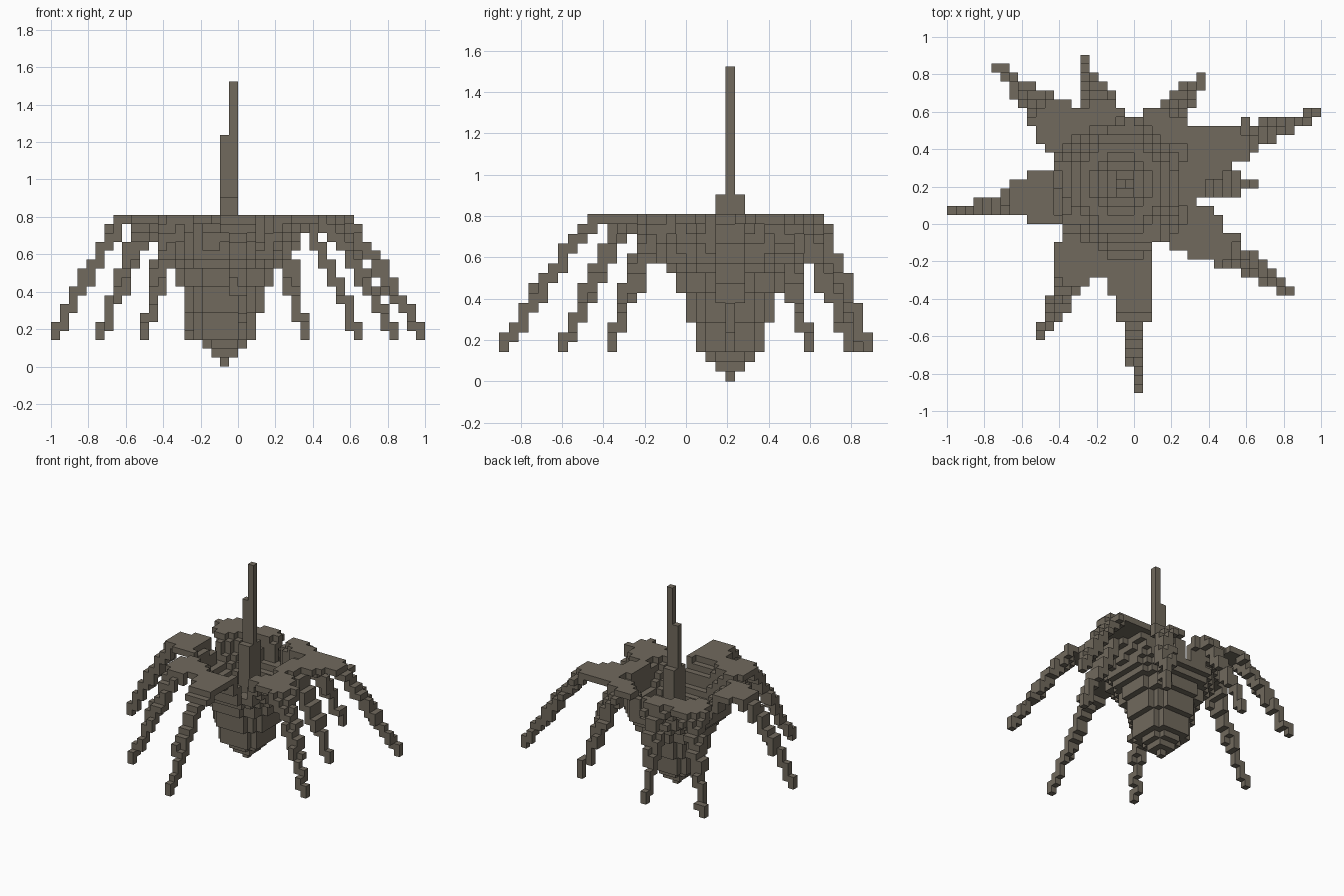
import bpy
import bmesh
import math

cube = bpy.data.objects.get("Cube")
if cube:
    bpy.data.objects.remove(cube, do_unlink=True)

CELL = 1 / 21            # edge of one block
CX, CY = -1.5, 4.5       # axis of the body, in blocks

bark = bpy.data.materials.new("grey_brown")
bark.use_nodes = True
colour = (0.165, 0.143, 0.11, 1)
bark.diffuse_color = colour
bark.node_tree.nodes["Principled BSDF"].inputs["Base Color"].default_value = colour

# Quad corners for each of the six block sides, keyed by direction
SIDES = {
    (1, 0, 0): ((1, 0, 0), (1, 1, 0), (1, 1, 1), (1, 0, 1)),
    (-1, 0, 0): ((0, 0, 0), (0, 0, 1), (0, 1, 1), (0, 1, 0)),
    (0, 1, 0): ((0, 1, 0), (0, 1, 1), (1, 1, 1), (1, 1, 0)),
    (0, -1, 0): ((0, 0, 0), (1, 0, 0), (1, 0, 1), (0, 0, 1)),
    (0, 0, 1): ((0, 0, 1), (1, 0, 1), (1, 1, 1), (0, 1, 1)),
    (0, 0, -1): ((0, 0, 0), (0, 1, 0), (1, 1, 0), (1, 0, 0)),
}


def build_blocks(name, cells):
    """Skin a set of blocks with only its outer faces."""
    bm = bmesh.new()
    corners = {}
    for cell in sorted(cells):
        for step, quad in SIDES.items():
            if tuple(a + b for a, b in zip(cell, step)) in cells:
                continue
            face = []
            for q in quad:
                key = tuple(a + b for a, b in zip(cell, q))
                if key not in corners:
                    corners[key] = bm.verts.new([c * CELL for c in key])
                face.append(corners[key])
            bm.faces.new(face)
    mesh = bpy.data.meshes.new(name)
    bm.to_mesh(mesh)
    bm.free()
    mesh.materials.append(bark)
    obj = bpy.data.objects.new(name, mesh)
    bpy.context.collection.objects.link(obj)


def box(x0, x1, y0, y1, z0, z1):
    return {(i, j, k) for i in range(x0, x1) for j in range(y0, y1) for k in range(z0, z1)}


# Stem: thick foot inside the funnel, then a short and a tall rod
build_blocks("stem", box(-2, 0, 3, 6, 3, 19) | box(-2, -1, 4, 5, 19, 26) | box(-1, 0, 4, 5, 19, 32))

# Funnel body: stepped hollow shell, one radius per layer
radii = [0.5, 1.5, 2.5, 3.5, 3.5, 3.5, 4.5, 4.5, 4.5, 5.5, 5.5, 6.5, 7.5]
funnel = set()
for k, radius in enumerate(radii):
    inner = radii[k - 1] - 1 if k else -1
    for i in range(-12, 10):
        for j in range(-6, 16):
            dist = math.hypot(i + 0.5 - CX, j + 0.5 - CY)
            if inner < dist <= radius + 0.3:
                funnel.add((i, j, k))
build_blocks("funnel_body", funnel)


def petal(tip):
    """Arching petal: rises off the funnel, runs flat, then droops to its tip."""
    dx, dy = tip[0] + 0.5 - CX, tip[1] + 0.5 - CY
    length = math.hypot(dx, dy)
    dx, dy = dx / length, dy / length
    crest = min(9, max(7.5, 0.42 * length))
    flat_end = 0.6 * length
    cells = set()
    r = 6.5
    while r <= length:
        t = r / length
        if r < crest:
            z = 12.5 + 4 * (r - 6.5) / (crest - 6.5)
        elif r < flat_end:
            z = 16.5
        else:
            z = 16.5 - 13 * ((r - flat_end) / (length - flat_end)) ** 1.15
        width = 4.6 if t < 0.53 else 2.8 if t < 0.66 else 1.2 if t < 0.86 else 0
        steps = 8 if width else 0
        for n in range(steps + 1):
            off = width * (n / steps - 0.5) if steps else 0
            x = CX + dx * r - dy * off
            y = CY + dy * r + dx * off
            cells.add((math.floor(x), math.floor(y), math.floor(z)))
        r += 0.04
    cells.add((tip[0], tip[1], 3))
    return cells


# Nine drooping petals, named by where they point
tips = {
    "right": (-21, 1), "front_right": (-11, -13), "front": (0, -19),
    "front_left": (17, -8), "left": (13, 4), "back_left_outer": (20, 12),
    "back_left_inner": (7, 16), "back": (-6, 18), "back_right": (-16, 17),
}
for place, tip in tips.items():
    build_blocks("petal_" + place, petal(tip))
